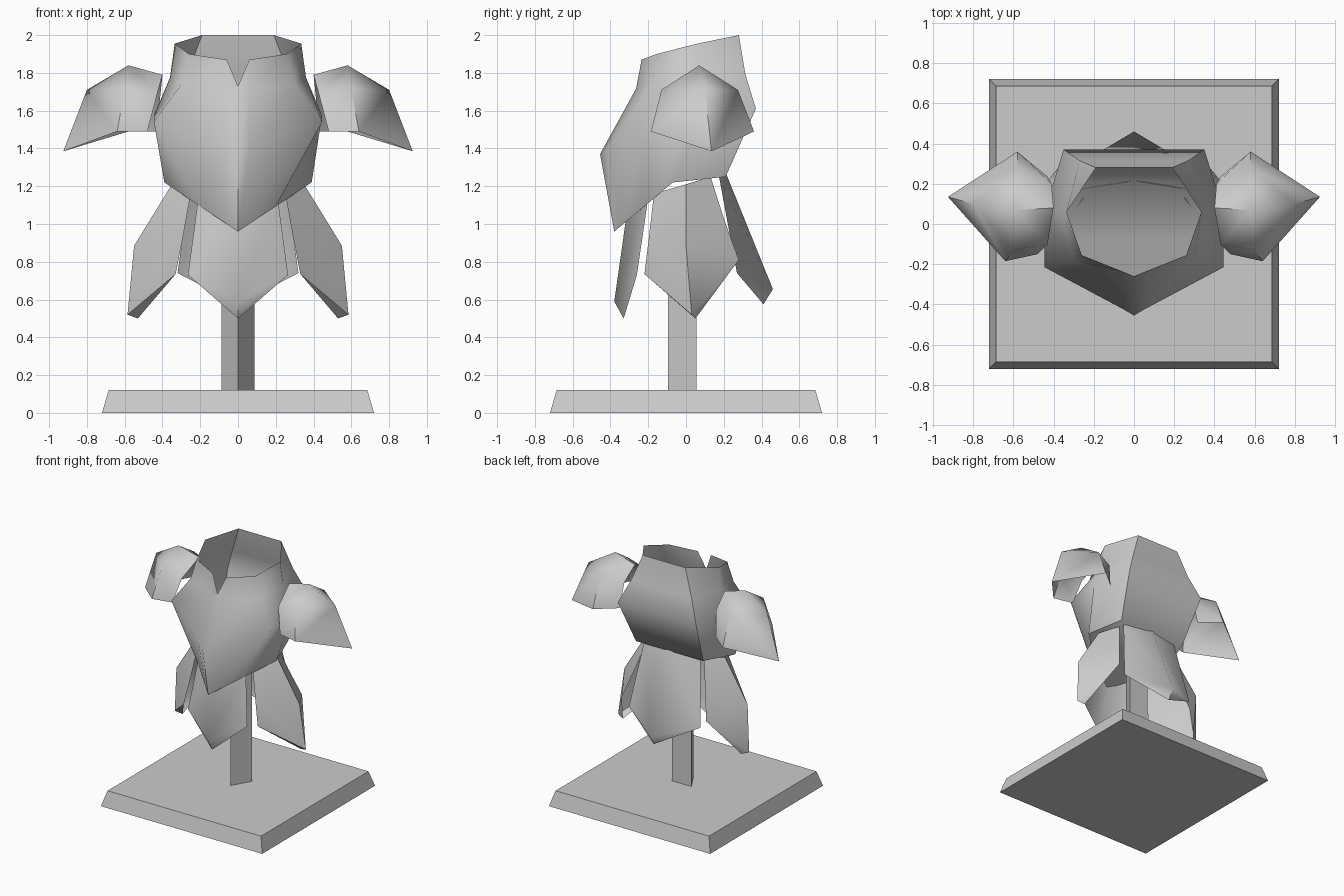
import bpy, bmesh
from math import radians

if "Cube" in bpy.data.objects:
    bpy.data.objects.remove(bpy.data.objects["Cube"])


def loft(name, rows, closed=False, cap=False, mirror=False, angle=60):
    """Skin rows of points; repeated points collapse into tips."""
    bm = bmesh.new()
    vs = [[bm.verts.new(p) for p in r] for r in rows]
    n = len(rows[0])
    for a, b in zip(vs, vs[1:]):
        for i in range(n if closed else n - 1):
            j = (i + 1) % n
            bm.faces.new((a[i], a[j], b[j], b[i]))
    if cap:
        bm.faces.new(vs[-1])
    bmesh.ops.remove_doubles(bm, verts=bm.verts[:], dist=0.0005)
    bmesh.ops.recalc_face_normals(bm, faces=bm.faces[:])
    me = bpy.data.meshes.new(name)
    bm.to_mesh(me)
    bm.free()
    for p in me.polygons:
        p.use_smooth = True
    me.set_sharp_from_angle(angle=radians(angle))
    ob = bpy.data.objects.new(name, me)
    bpy.context.collection.objects.link(ob)
    if mirror:
        m = ob.modifiers.new("mirror", 'MIRROR')
        m.use_mirror_merge = False
    return ob


def sym(half):
    """Half outline ending on x = 0, completed by its mirror image."""
    return half + [(-x, y, z) for x, y, z in reversed(half[:-1])]


def prism(name, sides, rot, z0, z1, r0, r1, y=0):
    bpy.ops.mesh.primitive_cone_add(vertices=sides, radius1=r0, radius2=r1, depth=z1 - z0,
                                    location=(0, y, (z0 + z1) / 2), rotation=(0, 0, rot))
    ob = bpy.context.object
    ob.name = name
    bpy.ops.object.transform_apply(location=False, rotation=True, scale=False)
    return ob


# stand: bevelled square base and triangular post
prism("base", 4, radians(45), 0, 0.12, 0.72 * 2 ** 0.5, 0.685 * 2 ** 0.5)
prism("post", 3, radians(180), 0.12, 1.1, 0.1, 0.1, 0.005)

# breastplate: notched collar, neck base, chest, pointed hem (back to front)
loft("breastplate", [sym(h) for h in (
    [(.19, .28, 2.0), (.335, .06, 1.955), (.26, -.155, 1.9), (.06, -.235, 1.87), (0, -.26, 1.73)],
    [(.27, .315, 1.79), (.36, .06, 1.775), (.3, -.18, 1.74), (.06, -.25, 1.72), (0, -.265, 1.715)],
    [(.35, .37, 1.61), (.445, .06, 1.575), (.445, -.215, 1.54), (.06, -.42, 1.39), (0, -.455, 1.37)],
    [(.3, .21, 1.25), (.39, -.07, 1.22), (.2, -.222, 1.093), (.06, -.332, 1.0), (0, -.38, .96)],
)], closed=True, cap=True)

# shoulder guards: inner arch, outer arch, ridge running down to the tip
ridge, tip = (.8, .1, 1.71), (.925, .135, 1.385)
loft("shoulder_guard", [
    [(.48, -.15, 1.49), (.43, -.1, 1.68), (.4, .08, 1.79), (.41, .2, 1.69), (.43, .235, 1.49)],
    [(.64, -.185, 1.49), (.6, -.13, 1.71), (.58, .07, 1.84), (.58, .275, 1.71), (.58, .36, 1.49)],
    [tip, ridge, ridge, ridge, tip],
], mirror=True)

# front and back skirt plates: curved panels with a tip folded inward
loft("front_skirt_plate", [
    sym([(.21, -.2, 1.14), (0, -.3, 1.15)]),
    sym([(.265, -.26, .73), (0, -.38, .59)]),
    [(0, -.33, .5)] * 3])
loft("back_skirt_plate", [
    sym([(.25, .175, 1.25), (0, .215, 1.26)]),
    sym([(.32, .27, .74), (0, .46, .655)]),
    [(0, .41, .575)] * 3])

# side skirt plates
loft("side_skirt_plate", [
    [(.25, -.17, 1.16), (.35, 0, 1.21), (.25, .13, 1.25)],
    [(.29, -.195, .94), (.55, 0, .885), (.31, .2, 1.03)],
    [(.33, -.22, .735), (.585, .03, .52), (.376, .28, .81)],
    [(.53, .05, .5)] * 3], mirror=True)
